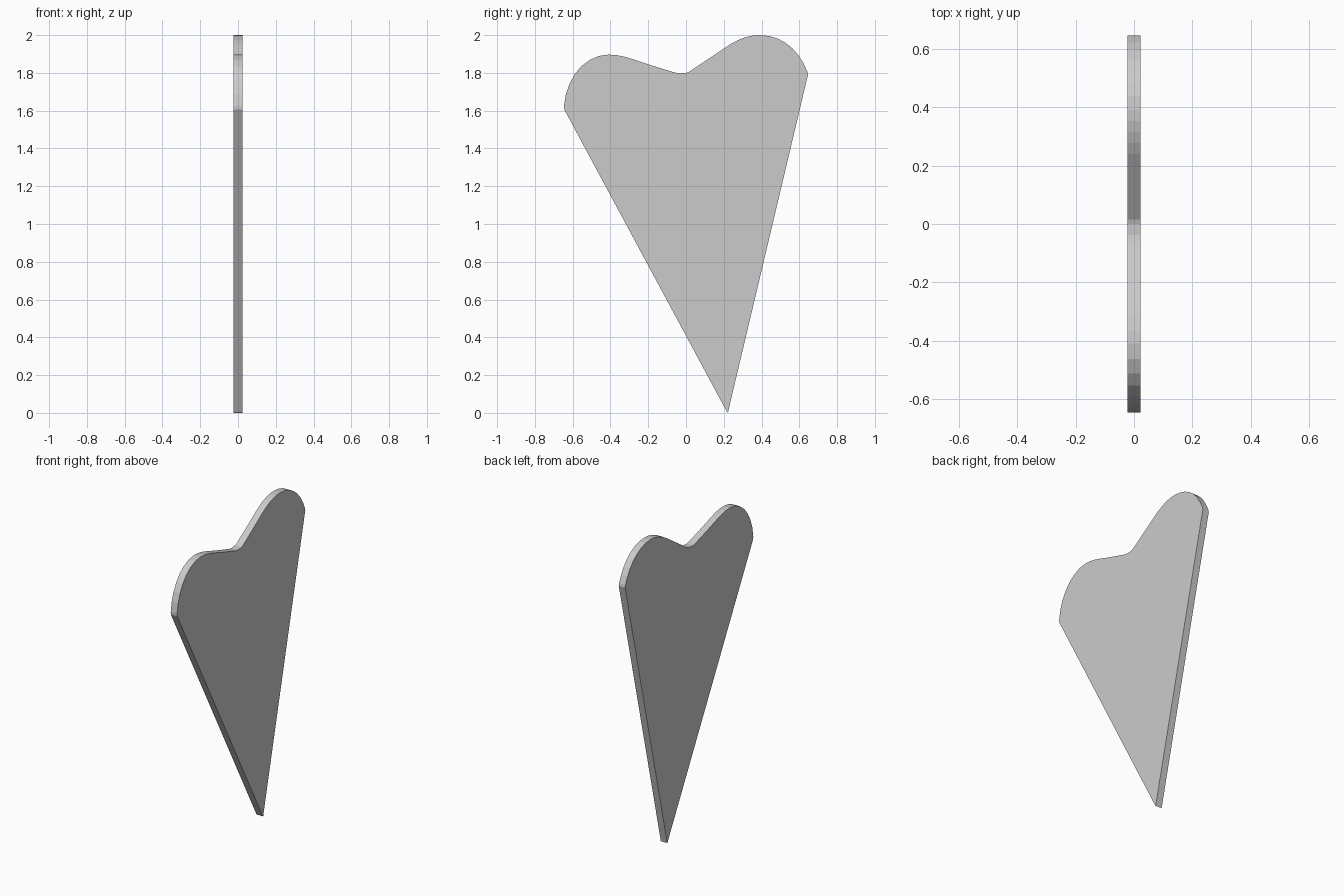
import bpy, bmesh
from mathutils import Vector
from mathutils.geometry import interpolate_bezier

if "Cube" in bpy.data.objects:
    bpy.data.objects.remove(bpy.data.objects["Cube"])

HALF = 0.0225  # half the plate thickness


def arc(p0, h0, h1, p1, n):
    """Points along one rounded stretch of the outline (y, z)."""
    return [(v.x, v.y) for v in interpolate_bezier(
        Vector(p0), Vector(h0), Vector(h1), Vector(p1), n)]


# Outline in the y-z plane, starting at the lower tip
outline = [(0.217, 0.005), (0.222, 0.0), (0.225, 0.015)]
# right lobe
outline += [(0.641, 1.77), (0.646, 1.79)]
outline += arc((0.643, 1.805), (0.60, 1.92), (0.51, 2.0), (0.39, 2.0), 8)
outline += arc((0.39, 2.0), (0.34, 2.0), (0.29, 1.985), (0.24, 1.955), 5)[1:]
# notch
outline += [(0.015, 1.805), (0.0, 1.80), (-0.037, 1.798), (-0.06, 1.802)]
# left lobe
outline += arc((-0.2, 1.845), (-0.30, 1.88), (-0.35, 1.897), (-0.41, 1.897), 5)
outline += arc((-0.41, 1.897), (-0.54, 1.895), (-0.635, 1.77), (-0.646, 1.625), 8)[1:]
outline += [(-0.645, 1.607), (-0.637, 1.592)]

# Flat plate extruded along x
bm = bmesh.new()
face = bm.faces.new([bm.verts.new((-HALF, y, z)) for y, z in outline])
ext = bmesh.ops.extrude_face_region(bm, geom=[face], use_keep_orig=True)
verts = [g for g in ext["geom"] if isinstance(g, bmesh.types.BMVert)]
bmesh.ops.translate(bm, verts=verts, vec=(2 * HALF, 0, 0))
bmesh.ops.recalc_face_normals(bm, faces=bm.faces)
mesh = bpy.data.meshes.new("plate")
bm.to_mesh(mesh)
bm.free()
bpy.context.collection.objects.link(bpy.data.objects.new("plate", mesh))
